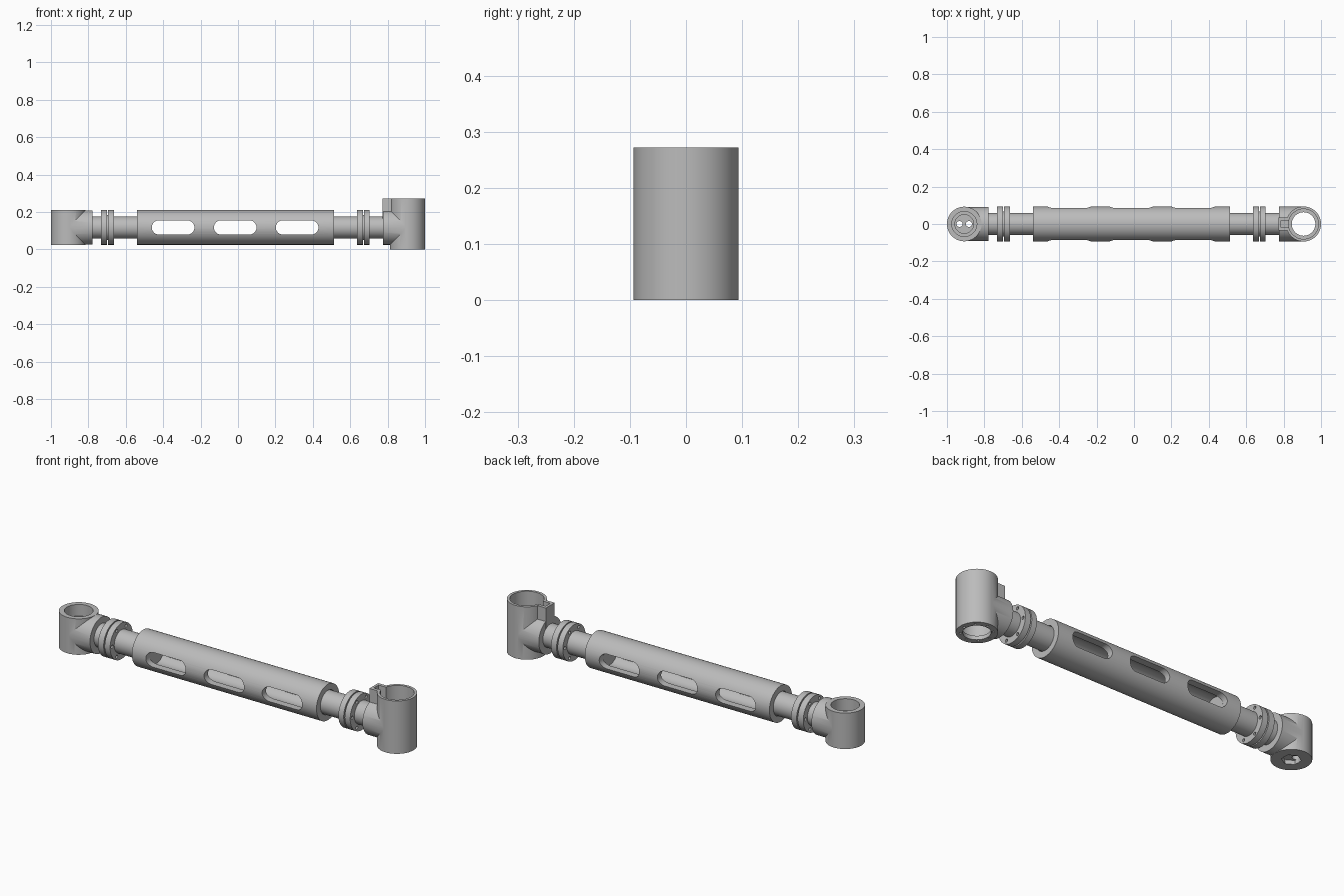
import bpy, bmesh
from math import cos, sin, pi, tau
from mathutils import Matrix, Vector

cube = bpy.data.objects.get("Cube")
if cube:
    bpy.data.objects.remove(cube, do_unlink=True)

grey = bpy.data.materials.new("machined grey")
grey.use_nodes = True
colour = (0.5, 0.5, 0.5, 1)
grey.diffuse_color = colour
grey.node_tree.nodes["Principled BSDF"].inputs["Base Color"].default_value = colour

AXIS_Z = 0.117     # height of the long axis
R = 0.0925         # outer radius of tube, collars and branches
ROD = 0.059
LEFT_X, RIGHT_X = 0.9065, -0.9075   # eye centres
TURN = {"X": Matrix.Rotation(pi / 2, 4, "Y"),
        "Y": Matrix.Rotation(pi / 2, 4, "X"),
        "Z": Matrix.Identity(4)}


def finish(name, bm):
    mesh = bpy.data.meshes.new(name)
    bmesh.ops.recalc_face_normals(bm, faces=bm.faces)
    bm.to_mesh(mesh)
    bm.free()
    mesh.materials.append(grey)
    ob = bpy.data.objects.new(name, mesh)
    bpy.context.collection.objects.link(ob)
    return ob


def cylinder(name, centre, radius, length, axis="Z", sides=64):
    bm = bmesh.new()
    bmesh.ops.create_cone(bm, cap_ends=True, segments=sides, radius1=radius,
                          radius2=radius, depth=length,
                          matrix=Matrix.Translation(centre) @ TURN[axis])
    return finish(name, bm)


def along_x(name, x0, x1, radius):
    return cylinder(name, ((x0 + x1) / 2, 0, AXIS_Z), radius, x1 - x0, "X")


def upright(name, x, z0, z1, radius, y=0, sides=64):
    return cylinder(name, (x, y, (z0 + z1) / 2), radius, z1 - z0, "Z", sides)


def box(name, low, high):
    low, high = Vector(low), Vector(high)
    bm = bmesh.new()
    bmesh.ops.create_cube(bm, size=1, matrix=Matrix.Translation((low + high) / 2)
                          @ Matrix.Diagonal((*(high - low), 1)))
    return finish(name, bm)


def slot(x, half_length, half_height):
    # rounded slot running through the tube from front to back
    bm = bmesh.new()
    verts = []
    for end, start in ((1, -pi / 2), (-1, pi / 2)):
        for i in range(17):
            a = start + pi * i / 16
            verts.append(bm.verts.new((x + end * (half_length - half_height)
                                       + half_height * cos(a), -0.2,
                                       AXIS_Z + half_height * sin(a))))
    face = bm.faces.new(verts)
    out = bmesh.ops.extrude_face_region(bm, geom=[face])["geom"]
    bmesh.ops.translate(bm, vec=(0, 0.4, 0),
                        verts=[v for v in out if isinstance(v, bmesh.types.BMVert)])
    return finish("slot_cutter", bm)


def combine(ob, others, operation):
    for other in others:
        mod = ob.modifiers.new(operation, "BOOLEAN")
        mod.operation, mod.solver, mod.object = operation, "EXACT", other
        bpy.context.view_layer.objects.active = ob
        bpy.ops.object.modifier_apply(modifier=mod.name)
        bpy.data.objects.remove(other, do_unlink=True)
    return ob


parts = []

# Slotted outer tube
tube = along_x("slotted_tube", -0.54, 0.512, R)
cuts = [along_x("bore_cutter", -0.7, 0.7, ROD + 0.002)]
cuts += [slot(x, 0.114, 0.038) for x in (-0.347, -0.015, 0.316)]
parts.append(combine(tube, cuts, "DIFFERENCE"))

# Rods sliding in the tube, one at each end
parts.append(along_x("right_rod", -0.80, -0.462, ROD))
parts.append(along_x("left_rod", 0.432, 0.79, ROD))

# Paired collars with a ring of bolt holes
for name, x0, x1 in (("right_outer_collar", -0.733, -0.701),
                     ("right_inner_collar", -0.695, -0.664),
                     ("left_inner_collar", 0.637, 0.667),
                     ("left_outer_collar", 0.673, 0.704)):
    collar = along_x(name, x0, x1, R)
    cuts = [cylinder("bolt_cutter", ((x0 + x1) / 2, 0.076 * cos(tau * i / 6),
                                     AXIS_Z + 0.076 * sin(tau * i / 6)),
                     0.008, 0.1, "X", 16) for i in range(6)]
    parts.append(combine(collar, cuts, "DIFFERENCE"))
for name, x0, x1 in (("right_spacer", -0.705, -0.69), ("left_spacer", 0.66, 0.68)):
    parts.append(along_x(name, x0, x1, 0.066))

# Short eye with a stepped cup and a floor pierced by two holes
eye = upright("right_eye", RIGHT_X, AXIS_Z - R, AXIS_Z + R, R)
combine(eye, [along_x("branch", RIGHT_X, -0.779, R - 0.0005)], "UNION")
cuts = [upright("cup_cutter", RIGHT_X, 0.15, 0.3, 0.067),
        upright("step_cutter", RIGHT_X, 0.065, 0.2, 0.05),
        upright("hex_cutter", RIGHT_X, -0.1, 0.045, 0.045, sides=6)]
cuts += [upright("hole_cutter", RIGHT_X + d, 0, 0.2, 0.016, sides=24)
         for d in (-0.025, 0.025)]
parts.append(combine(eye, cuts, "DIFFERENCE"))

# Tall open eye with a keyway tab and a drilled bottom lip
TOP = 0.272
socket = upright("left_socket", LEFT_X, 0, TOP, 0.0935)
combine(socket, [along_x("branch", 0.774, LEFT_X, R),
                 box("key_tab", (0.7735, -0.036, 0.15), (0.85, 0.036, TOP - 0.0005))],
        "UNION")
cuts = [upright("socket_cutter", LEFT_X, 0.02, 0.4, 0.08),
        upright("lip_cutter", LEFT_X, -0.1, 0.1, 0.063),
        box("keyway_cutter", (0.787, -0.019, 0.19), (0.86, 0.019, 0.4))]
cuts += [upright("screw_cutter", LEFT_X + 0.073 * cos(tau * i / 8), -0.1, 0.012,
                 0.006, 0.073 * sin(tau * i / 8), 12) for i in range(8)]
parts.append(combine(socket, cuts, "DIFFERENCE"))

# Smooth the round walls, keep machined edges crisp
bpy.ops.object.select_all(action="DESELECT")
for ob in parts:
    ob.select_set(True)
bpy.context.view_layer.objects.active = parts[0]
bpy.ops.object.shade_smooth_by_angle(angle=pi / 6)
